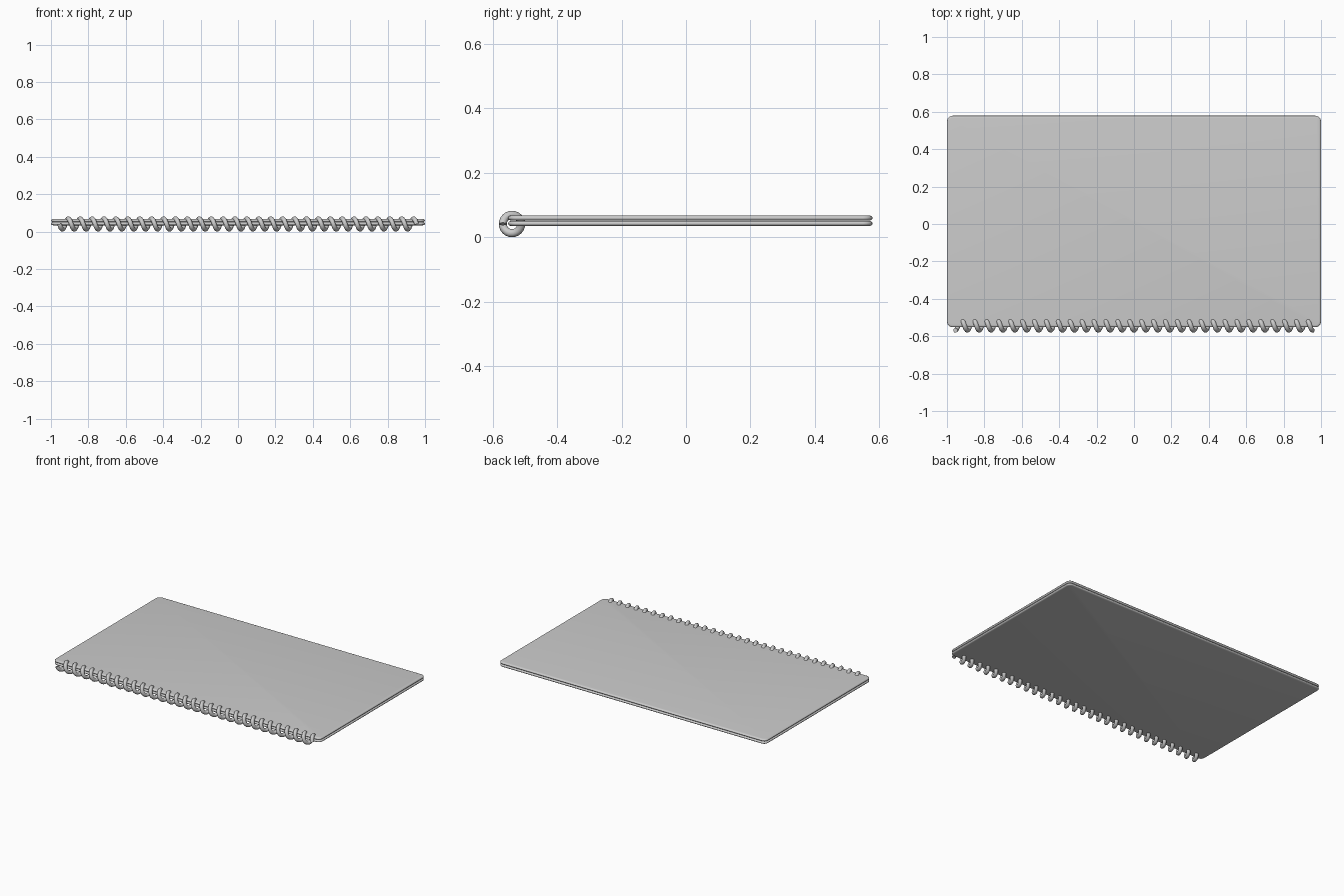
import bpy, bmesh, math

if "Cube" in bpy.data.objects:
    bpy.data.objects.remove(bpy.data.objects["Cube"])

Y0, Y1 = -0.552, 0.579   # front and back edge of the covers
TH = 0.0165              # cover thickness


def rounded_outline(x, y0, y1, r, n=4):
    pts = []
    corners = ((x - r, y1 - r, 0), (-x + r, y1 - r, 90),
               (-x + r, y0 + r, 180), (x - r, y0 + r, 270))
    for cx, cy, a0 in corners:
        for i in range(n + 1):
            a = math.radians(a0 + 90 * i / n)
            pts.append((cx + r * math.cos(a), cy + r * math.sin(a)))
    return pts


def smooth(ob, angle):
    bpy.ops.object.select_all(action='DESELECT')
    ob.select_set(True)
    bpy.context.view_layer.objects.active = ob
    bpy.ops.object.shade_smooth_by_angle(angle=math.radians(angle))


def add_mesh(name, bm):
    me = bpy.data.meshes.new(name)
    bmesh.ops.recalc_face_normals(bm, faces=bm.faces)
    bm.to_mesh(me)
    bm.free()
    ob = bpy.data.objects.new(name, me)
    bpy.context.collection.objects.link(ob)
    return ob


# Slab with rounded corners and rolled edges
def slab(name, z):
    bm = bmesh.new()
    rings = []
    for i in range(9):
        a = math.radians(-90 + 180 * i / 8)
        d = 0.012 * (1 - math.cos(a))
        ring = rounded_outline(1 - d, Y0 + d, Y1 - d, 0.03 - d)
        h = z + TH / 2 * math.sin(a)
        rings.append([bm.verts.new((px, py, h)) for px, py in ring])
    n = len(rings[0])
    for lo, hi in zip(rings, rings[1:]):
        for i in range(n):
            j = (i + 1) % n
            bm.faces.new((lo[i], lo[j], hi[j], hi[i]))
    bm.faces.new(rings[0][::-1])
    bm.faces.new(rings[-1])
    smooth(add_mesh(name, bm), 40)


slab("back_cover", 0.0425)
slab("front_cover", 0.0595)

# Spiral binding: round wire swept along a helix
TURNS, STEPS, SIDES = 30, 24, 10
R, WIRE, CY, CZ, HALF = 0.0285, 0.0125, -0.54, 0.041, 0.955
bm = bmesh.new()
slope = 2 * HALF / (TURNS * 2 * math.pi)
length = math.hypot(R, slope)
rings = []
for s in range(TURNS * STEPS + 1):
    a = 2 * math.pi * s / STEPS
    rad = (0, -math.cos(a), -math.sin(a))                     # radial direction
    bi = (R / length, -slope * math.sin(a) / length * -1 * -1,
          slope * math.cos(a) / length)                       # binormal
    tan = (slope / length, R * math.sin(a) / length, -R * math.cos(a) / length)
    bi = (rad[1] * tan[2] - rad[2] * tan[1],
          rad[2] * tan[0] - rad[0] * tan[2],
          rad[0] * tan[1] - rad[1] * tan[0])
    centre = (-HALF + slope * a, CY + R * rad[1], CZ + R * rad[2])
    ring = []
    for k in range(SIDES):
        b = 2 * math.pi * k / SIDES
        ring.append(bm.verts.new([c + WIRE * (math.cos(b) * u + math.sin(b) * v)
                                  for c, u, v in zip(centre, rad, bi)]))
    rings.append(ring)
for p, q in zip(rings, rings[1:]):
    for k in range(SIDES):
        m = (k + 1) % SIDES
        bm.faces.new((p[k], p[m], q[m], q[k]))
bm.faces.new(rings[0][::-1])
bm.faces.new(rings[-1])
smooth(add_mesh("spiral_binding", bm), 50)
